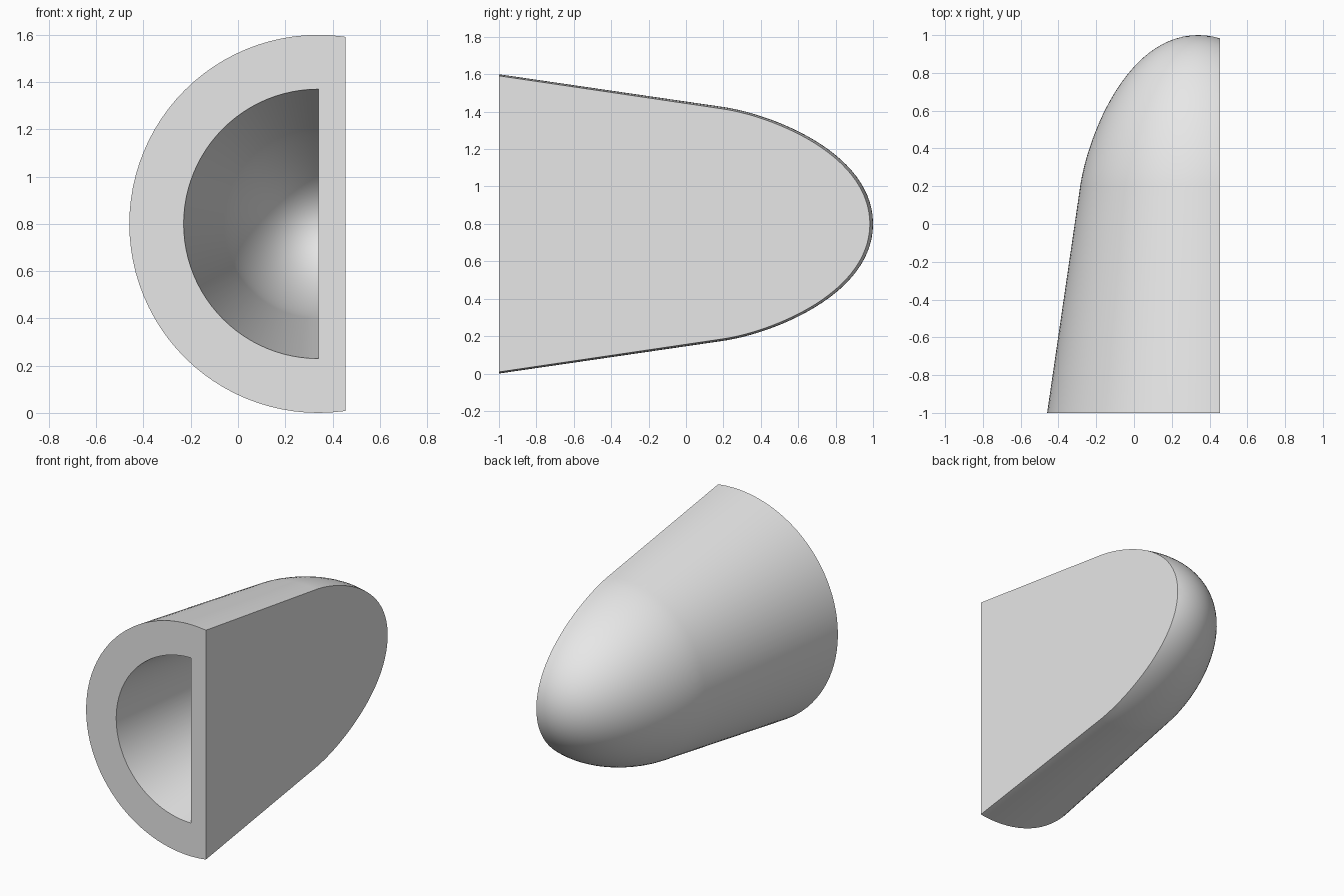
import bpy, bmesh, math
from mathutils import Vector

if "Cube" in bpy.data.objects:
    bpy.data.objects.remove(bpy.data.objects["Cube"])

AXIS = Vector((0.34, 0, 0.8))   # axis of revolution, running along y
SEGMENTS = 96

grey = bpy.data.materials.new("light grey")
grey.diffuse_color = (0.8, 0.8, 0.8, 1)
grey.use_nodes = True
grey.node_tree.nodes["Principled BSDF"].inputs["Base Color"].default_value = grey.diffuse_color


def nose_profile(start, shoulder, handle, tip, blunt, steps=28):
    """Straight taper from start to shoulder, then a rounded nose; points are (y, radius)."""
    slope = (shoulder[1] - start[1]) / (shoulder[0] - start[0])
    p = [Vector(shoulder),
         Vector((shoulder[0] + handle, shoulder[1] + slope * handle)),
         Vector((tip, blunt)), Vector((tip, 0))]
    points = [Vector(start)]
    for i in range(steps + 1):
        t = i / steps
        s = 1 - t
        points.append(p[0]*s**3 + p[1]*3*s*s*t + p[2]*3*s*t*t + p[3]*t**3)
    return points


def half_bullet(name, profile, cut_x):
    """Revolve the profile, keep the part left of cut_x and close it."""
    bm = bmesh.new()
    verts = [bm.verts.new((AXIS.x - r, y, AXIS.z)) for y, r in profile]
    edges = [bm.edges.new(pair) for pair in zip(verts, verts[1:])]
    bmesh.ops.spin(bm, geom=verts + edges, cent=AXIS, axis=(0, 1, 0),
                   angle=2 * math.pi, steps=SEGMENTS)
    bmesh.ops.remove_doubles(bm, verts=bm.verts, dist=1e-5)
    # open mouth, then flat side
    bmesh.ops.holes_fill(bm, edges=[e for e in bm.edges if e.is_boundary], sides=0)
    bmesh.ops.bisect_plane(bm, geom=bm.verts[:] + bm.edges[:] + bm.faces[:], dist=1e-5,
                           plane_co=(cut_x, 0, 0), plane_no=(1, 0, 0), clear_outer=True)
    bmesh.ops.holes_fill(bm, edges=[e for e in bm.edges if e.is_boundary], sides=0)
    bmesh.ops.recalc_face_normals(bm, faces=bm.faces)
    mesh = bpy.data.meshes.new(name)
    bm.to_mesh(mesh)
    bm.free()
    mesh.materials.append(grey)
    obj = bpy.data.objects.new(name, mesh)
    bpy.context.collection.objects.link(obj)
    return obj


# Outer shell, cut flat slightly past its axis
shell = half_bullet("half_nose_shell",
                    nose_profile((-1, 0.8), (0.2, 0.625), 0.25, 1.0, 0.385), 0.455)

# Hollow, cut flat on the axis and reaching out through the mouth
cavity = half_bullet("cavity_cutter",
                     nose_profile((-1.1, 0.585), (0.15, 0.4), 0.2, 0.77, 0.24), 0.34)
cavity.hide_render = True

cut = shell.modifiers.new("hollow", 'BOOLEAN')
cut.operation = 'DIFFERENCE'
cut.solver = 'EXACT'
cut.object = cavity

# Apply the cut, then smooth the curved faces only
bpy.context.view_layer.objects.active = shell
shell.select_set(True)
bpy.ops.object.modifier_apply(modifier=cut.name)
bpy.data.objects.remove(cavity)
bpy.ops.object.shade_smooth_by_angle(angle=math.radians(30))
